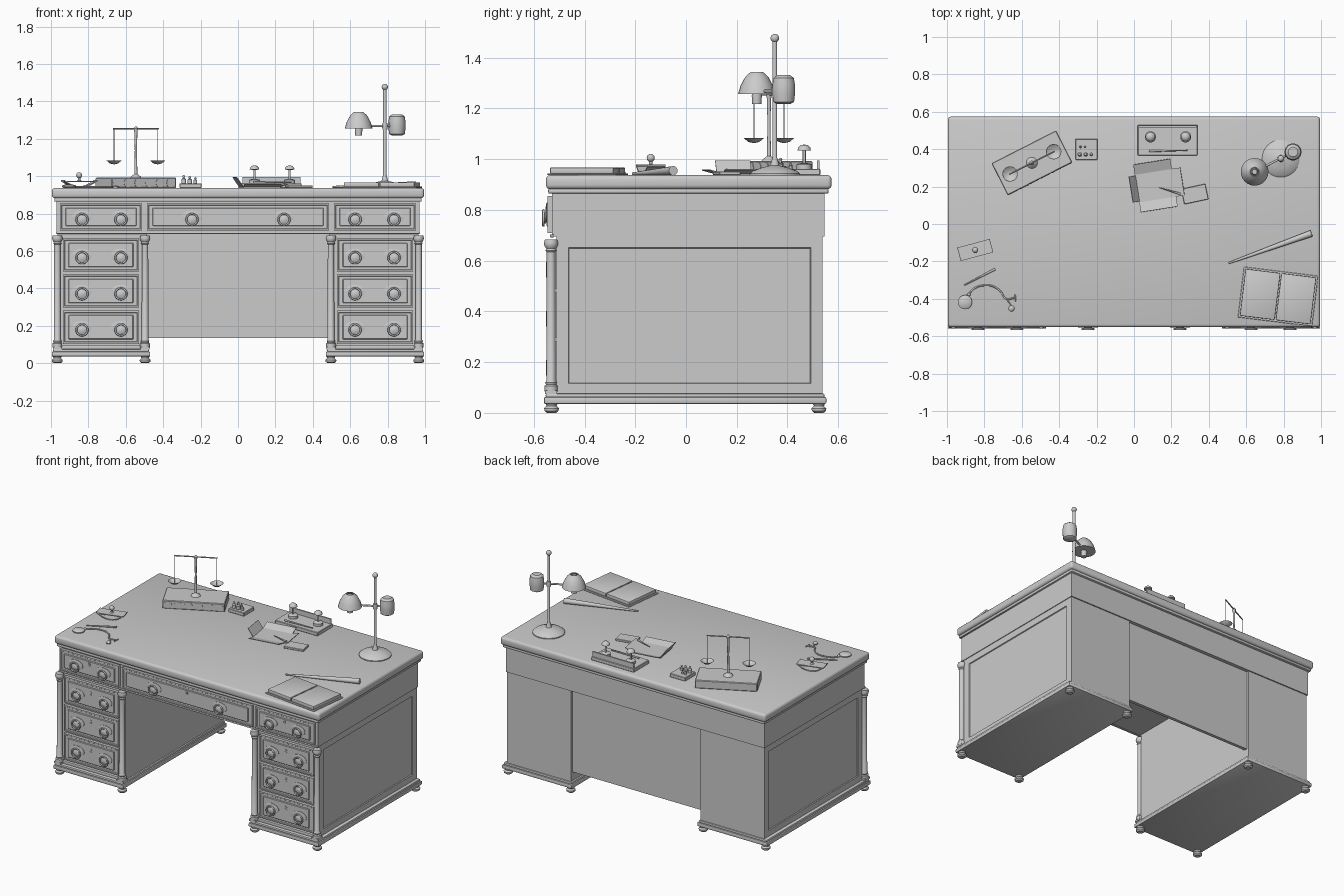
import bpy, bmesh, math
from mathutils import Vector, Matrix

if "Cube" in bpy.data.objects:
    bpy.data.objects.remove(bpy.data.objects["Cube"])

T = 0.937  # height of the desk surface


def finish(bm, name, mat=None, smooth=True):
    bmesh.ops.remove_doubles(bm, verts=bm.verts, dist=1e-5)
    bmesh.ops.recalc_face_normals(bm, faces=bm.faces)
    me = bpy.data.meshes.new(name)
    bm.to_mesh(me)
    bm.free()
    ob = bpy.data.objects.new(name, me)
    bpy.context.collection.objects.link(ob)
    if mat is not None:
        ob.matrix_world = mat
    if smooth:
        bpy.ops.object.select_all(action='DESELECT')
        ob.select_set(True)
        bpy.context.view_layer.objects.active = ob
        bpy.ops.object.shade_smooth_by_angle(angle=math.radians(35))
    return ob


def box(name, lo, hi, bevel=0, segs=2, mat=None, panels=(), inset=0.02, depth=0.006):
    """Box between two corners; faces along the given normals get a sunk panel."""
    bm = bmesh.new()
    lo, hi = Vector(lo), Vector(hi)
    bmesh.ops.create_cube(bm, size=1, matrix=Matrix.Translation((lo + hi) / 2) @ Matrix.Diagonal((*(hi - lo), 1)))
    for n in panels:
        bm.normal_update()
        f = max(bm.faces, key=lambda f: f.normal.dot(n) * f.calc_area() if f.normal.dot(n) > .9 else 0)
        bmesh.ops.inset_region(bm, faces=[f], thickness=inset)
        bmesh.ops.inset_region(bm, faces=[f], thickness=0.004, depth=-depth)
    if bevel:
        bmesh.ops.bevel(bm, geom=bm.edges[:], offset=bevel, segments=segs, profile=0.5, affect='EDGES')
    return finish(bm, name, mat, bevel > 0)


def lathe(name, pts, mat, n=24):
    """Turn (radius, height) points about local z."""
    bm = bmesh.new()
    rings = [[bm.verts.new((r * math.cos(2 * math.pi * i / n), r * math.sin(2 * math.pi * i / n), z))
              for i in range(n)] for r, z in pts]
    for a, b in zip(rings, rings[1:]):
        for i in range(n):
            bm.faces.new((a[i], a[(i + 1) % n], b[(i + 1) % n], b[i]))
    for ring, (r, z) in ((rings[0], pts[0]), (rings[-1], pts[-1])):
        if r > 1e-4:
            bm.faces.new(ring)
    return finish(bm, name, mat)


def at(x, y, z, rot=0):
    return Matrix.Translation((x, y, z)) @ Matrix.Rotation(math.radians(rot), 4, 'Z')


def ball(r, z, k=8):
    return [(r * math.sin(math.pi * i / k), z - r * math.cos(math.pi * i / k)) for i in range(k + 1)]


def rod(name, a, b, r1, r2=None, n=12):
    a, b = Vector(a), Vector(b)
    q = (b - a).to_track_quat('Z', 'Y').to_matrix().to_4x4()
    return lathe(name, [(r1, 0), (r2 or r1, (b - a).length)], Matrix.Translation(a) @ q, n)


def tube(name, pts, r, cyclic=False):
    cu = bpy.data.curves.new(name, 'CURVE')
    cu.dimensions, cu.bevel_depth, cu.bevel_resolution, cu.resolution_u = '3D', r, 2, 6
    sp = cu.splines.new('BEZIER')
    sp.bezier_points.add(len(pts) - 1)
    for p, c in zip(sp.bezier_points, pts):
        p.co, p.handle_left_type, p.handle_right_type = c, 'AUTO', 'AUTO'
    sp.use_cyclic_u = cyclic
    ob = bpy.data.objects.new(name, cu)
    bpy.context.collection.objects.link(ob)
    return ob


# Desk top, moulding and frieze
box('desk_top', (-.995, -.552, .882), (.995, .574, T), .016, 3)
box('top_moulding', (-.982, -.543, .864), (.982, .562, .884), .006)
box('frieze', (-.97, -.528, .695), (.97, .546, .866))
box('frieze_bead', (-.973, -.536, .692), (.973, -.52, .703), .003)


def handle(x, y, z):
    face = Matrix.Translation((x, y, z)) @ Matrix.Rotation(math.pi / 2, 4, 'X')
    lathe('handle_plate', [(.033, 0), (.033, .003), (.026, .005)], face @ Matrix.Diagonal((1.65, 1, 1, 1)))
    lathe('handle_boss', [(.022, .003), (.022, .008), (.012, .012), (0, .014)], face @ Matrix.Translation((0, -.014, 0)))
    tube('handle_ring', [(x + .03 * math.cos(i * math.pi / 4), y - .013, z - .014 + .03 * math.sin(i * math.pi / 4))
                         for i in range(8)], .005, True)


def drawer(x0, x1, z0, z1, y, hx):
    box('drawer_front', (x0, y, z0), (x1, y + .025, z1), panels=[Vector((0, -1, 0))], inset=.012, depth=.004)
    m = .03
    box('drawer_field', (x0 + m, y - .003, z0 + m * .8), (x1 - m, y + .01, z1 - m * .8), .003, 1)
    for h in hx:
        handle(h, y - .003, (z0 + z1) / 2)
    c = Matrix.Translation(((x0 + x1) / 2, y - .003, (z0 + z1) / 2 + .028)) @ Matrix.Rotation(math.pi / 2, 4, 'X')
    lathe('keyhole_plate', [(.011, 0), (.011, .003), (.004, .003), (.004, .001)], c @ Matrix.Diagonal((.8, 1.3, 1, 1)), 16)


# Pedestals with drawers, corner columns, plinths and feet
drawer(-.487, .487, .71, .855, -.546, (-.246, .246))
column = [(.026, 0), (.026, .022), (.02, .027), (.023, .035), (.018, .043), (.017, .55),
          (.022, .556), (.018, .563), (.026, .573), (.028, .585), (.024, .6)]
foot = [(.018, 0), (.028, .008), (.029, .018), (.02, .027), (.024, .038)]
for s in (-1, 1):
    def span(a, b):
        return sorted((s * a, s * b))
    x0, x1 = span(.487, .965)
    box('pedestal', (x0, -.51, .07), (x1, .538, .697), panels=[Vector((s, 0, 0))], inset=.065)
    x0, x1 = span(.47, .995)
    box('plinth', (x0, -.56, .036), (x1, .553, .062), .005)
    x0, x1 = span(.477, .988)
    box('plinth_step', (x0, -.553, .06), (x1, .546, .076), .006)
    x0, x1 = span(.52, .945)
    box('pedestal_base_rail', (x0, -.532, .074), (x1, -.5, .095), .004)
    x0, x1 = span(.513, .952)
    drawer(x0, x1, .71, .855, -.546, (s * .626, s * .834))
    x0, x1 = span(.53, .936)
    for z in (.104, .297, .49):
        drawer(x0, x1, z, z + .177, -.53, (s * .626, s * .834))
    for x in (.497, .966):
        lathe('corner_column', column, at(s * x, -.532, .084))
        box('column_block', (s * x - .024, -.556, .074), (s * x + .024, -.508, .088))
        for y in (-.53, .524):
            lathe('bun_foot', foot, at(s * x, y, 0))
box('modesty_panel', (-.49, .5, .136), (.49, .522, .697))

# Desk lamp with dome shade and reservoir
L, S, R = (.785, .35), (.645, .279), (.85, .385)
lathe('lamp_base', [(.1, 0), (.1, .006), (.085, .018), (.05, .03), (.018, .038), (.012, .06), (.009, .07),
                    (.009, .53)] + ball(.017, .54), at(*L, T), 32)
rod('lamp_arm', (*S, 1.268), (*R, 1.268), .006)
lathe('lamp_shade', [(.074, 1.256), (.064, 1.29), (.045, 1.325), (.025, 1.343), (.021, 1.343), (.042, 1.321),
                     (.06, 1.288), (.071, 1.256), (.074, 1.256)], at(*S, 0), 24)
lathe('lamp_burner', [(.018, 1.217), (.02, 1.25), (.016, 1.3), (.014, 1.338)], at(*S, 0), 16)
lathe('lamp_reservoir', [(.028, 1.218), (.042, 1.226), (.046, 1.26), (.046, 1.29), (.041, 1.32), (.026, 1.331)],
      at(*R, 0), 14)
lathe('lamp_collar', [(.013, 1.25), (.015, 1.268), (.013, 1.285)], at(*L, 0), 16)

# Balance scales on a box
B = at(-.546, .327, T, 27)
box('scales_box', (-.194, -.096, 0), (.194, .096, .055), .004, 1, B)
for i in range(6):
    lathe('scales_scallop', [(.025, 0), (.025, .003)],
          B @ Matrix.Translation((-.16 + .064 * i, -.095, .027)) @ Matrix.Rotation(math.pi / 2, 4, 'X'), 16)
lathe('scales_pillar', [(.03, .055), (.024, .063), (.008, .075), (.006, .2), (.008, .3), (.012, .318), (.004, .33)], B)
rod('scales_beam', B @ Vector((-.136, 0, .318)), B @ Vector((.136, 0, .318)), .004)
for s in (-1, 1):
    p = B @ Matrix.Translation((s * .131, 0, 0))
    lathe('scales_pan', [(0, .126), (.022, .131), (.041, .147), (.038, .147), (.02, .134), (0, .13)], p)
    rod('scales_wire', p @ Vector((0, 0, .13)), p @ Vector((0, 0, .318)), .002, n=6)

# Set of weights
box('weight_block', (-.313, .343, T), (-.195, .455, T + .025), .003, 1)
for x, y, r in ((-.29, .372, .013), (-.258, .372, .012), (-.228, .372, .01), (-.286, .412, .008), (-.262, .412, .007)):
    lathe('weight', [(r, 0), (r, r * 1.8), (r * .4, r * 2.2)] + ball(r * .6, r * 2.8, 6)[1:], at(x, y, T + .024), 12)

# Inkstand with two wells and a pen
box('inkstand_tray', (.02, .367, T), (.34, .53, T + .025), .003, 1)
box('inkstand_back', (.025, .516, T + .02), (.335, .526, T + .058))
for x in (.088, .276):
    lathe('inkwell', [(.03, 0), (.03, .018), (.024, .022), (.006, .024), (.006, .073), (.026, .074), (.024, .084),
                      (.014, .094), (0, .097)], at(x, .466, T + .024))
rod('inkstand_pen', (.08, .39, T + .031), (.285, .394, T + .031), .006, .003)

# Open letter box with splayed flaps, note and pen
E = at(.115, .205, T, 9)
box('letter_box_floor', (-.1, -.08, .001), (.1, .08, .008), mat=E)
for ang, dist, half, tilt, length in ((180, .098, .07, 55, .062), (0, .098, .075, 18, .05),
                                      (90, .075, .1, 20, .058), (270, .075, .1, 15, .055)):
    m = E @ Matrix.Rotation(math.radians(ang), 4, 'Z') @ Matrix.Translation((dist, 0, .006)) \
        @ Matrix.Rotation(math.radians(-tilt), 4, 'Y')
    box('letter_box_flap', (0, -half, -.002), (length, half, .002), mat=m)
box('note_block', (-.066, -.042, 0), (.066, .042, .014), .002, 1, at(.325, .16, T, 12))
rod('short_pen', (.135, .195, T + .016), (.25, .16, T + .02), .002, .006)

# Open book
K = at(.77, -.388, T, -7)
box('book_cover', (-.2, -.136, 0), (.2, .136, .007), .002, 1, K)
for s in (-1, 1):
    x0, x1 = sorted((s * .003, s * .19))
    box('book_pages', (x0, -.126, .006), (x1, .126, .03), .004, 2, K)

# Rolled paper
rod('rolled_paper', (.506, -.209, T + .006), (.949, -.05, T + .018), .005, .018, 16)

# Rocker blotter: arc profile extruded across its width
bm = bmesh.new()
arc = [(-.09 + .018 * i, .002 + .034 * ((i - 5) / 5) ** 2) for i in range(11)]
prof = arc + [(x, z + .006) for x, z in reversed(arc)]
f = bm.faces.new([bm.verts.new((x, -.037, z)) for x, z in prof])
ext = bmesh.ops.extrude_face_region(bm, geom=[f])
bmesh.ops.translate(bm, vec=(0, .074, 0), verts=[v for v in ext['geom'] if isinstance(v, bmesh.types.BMVert)])
D = at(-.849, -.139, T, 15)
finish(bm, 'blotter_rocker', D)
box('blotter_plate', (-.088, -.037, .032), (.088, .037, .038), mat=D)
lathe('blotter_knob', [(.014, .036), (.007, .044), (.007, .055)] + ball(.016, .068)[1:], D, 16)

# Pen, pocket watch, chain and fob
rod('dip_pen', (-.908, -.327, T + .006), (-.742, -.241, T + .006), .003, .006)
lathe('pocket_watch', [(.028, 0), (.038, .005), (.038, .011), (.03, .017), (0, .019)], at(-.903, -.418, T))
lathe('watch_crown', ball(.009, .009), at(-.883, -.377, T), 12)
tube('watch_chain', [(x, y, T + .005) for x, y in
     ((-.88, -.37), (-.855, -.345), (-.8, -.328), (-.75, -.335), (-.71, -.365), (-.685, -.4), (-.64, -.395))], .0045)
rod('chain_bar', (-.636, -.415, T + .005), (-.634, -.378, T + .005), .004)
tube('fob_chain', [(-.685, -.4, T + .005), (-.668, -.42, T + .005), (-.656, -.44, T + .005)], .003)
lathe('chain_fob', [(.014, 0), (.016, .007), (.009, .014), (0, .016)], at(-.655, -.452, T), 14)
